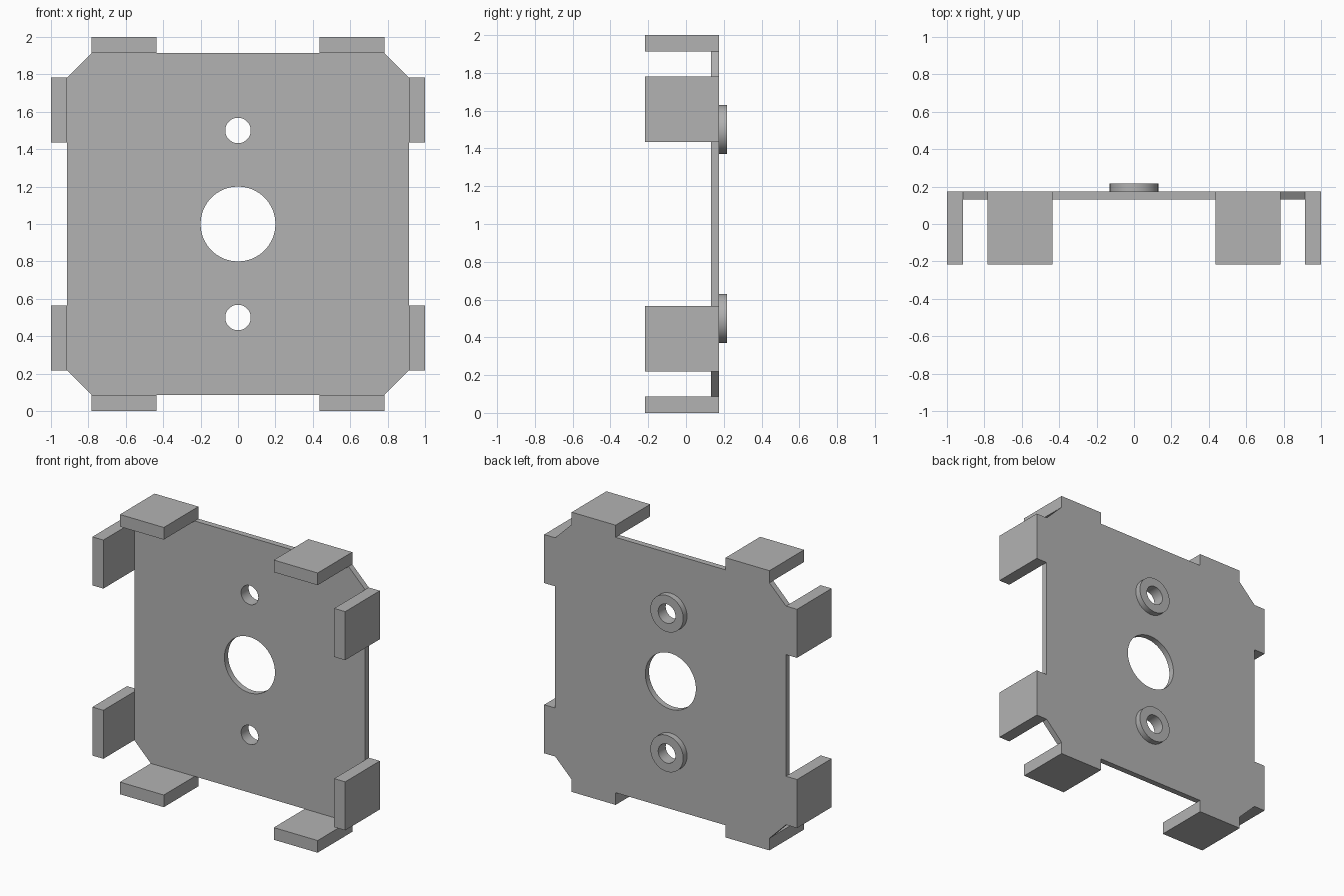
import bpy
import bmesh
from math import pi
from mathutils import Matrix

cube = bpy.data.objects.get("Cube")
if cube:
    bpy.data.objects.remove(cube, do_unlink=True)

EDGE = 0.913                    # half width of the flat plate
CORNER = 0.782                  # where the corner chamfer starts
TAB_IN = 0.435                  # inner end of each tab
FRONT, INNER, BACK, REAR = -0.217, 0.132, 0.174, 0.217
HOLES = {"upper": 1.5, "lower": 0.5}

steel = bpy.data.materials.new("grey metal")
steel.use_nodes = True
grey = (0.45, 0.45, 0.45, 1)
steel.diffuse_color = grey
steel.node_tree.nodes["Principled BSDF"].inputs["Base Color"].default_value = grey


def add_object(name, bm):
    bmesh.ops.recalc_face_normals(bm, faces=bm.faces)
    mesh = bpy.data.meshes.new(name)
    bm.to_mesh(mesh)
    bm.free()
    mesh.materials.append(steel)
    obj = bpy.data.objects.new(name, mesh)
    bpy.context.collection.objects.link(obj)
    return obj


def box(name, x0, x1, y0, y1, z0, z1):
    bm = bmesh.new()
    size = Matrix.Diagonal((x1 - x0, y1 - y0, z1 - z0, 1))
    centre = Matrix.Translation(((x0 + x1) / 2, (y0 + y1) / 2, (z0 + z1) / 2))
    bmesh.ops.create_cube(bm, size=1, matrix=centre @ size)
    return add_object(name, bm)


def disc(name, radius, y0, y1, z):
    bm = bmesh.new()
    place = Matrix.Translation((0, (y0 + y1) / 2, z)) @ Matrix.Rotation(pi / 2, 4, "X")
    bmesh.ops.create_cone(bm, cap_ends=True, segments=64, radius1=radius,
                          radius2=radius, depth=y1 - y0, matrix=place)
    return add_object(name, bm)


def drill(obj, radius, z):
    cutter = disc("hole_cutter", radius, -1, 1, z)
    cutter.hide_render = True
    mod = obj.modifiers.new("hole", "BOOLEAN")
    mod.operation, mod.solver, mod.object = "DIFFERENCE", "EXACT", cutter
    bpy.context.view_layer.objects.active = obj
    bpy.ops.object.modifier_apply(modifier=mod.name)
    bpy.data.objects.remove(cutter, do_unlink=True)


def smooth(obj):
    bpy.ops.object.select_all(action="DESELECT")
    obj.select_set(True)
    bpy.context.view_layer.objects.active = obj
    bpy.ops.object.shade_smooth_by_angle(angle=pi / 6)


# Flat plate with chamfered corners
outline = []
for sx, sz in ((1, 1), (-1, 1), (-1, -1), (1, -1)):
    pair = [(sx * EDGE, 1 + sz * CORNER), (sx * CORNER, 1 + sz * EDGE)]
    outline += pair if sx == sz else pair[::-1]
bm = bmesh.new()
face = bm.faces.new([bm.verts.new((x, INNER, z)) for x, z in outline])
solid = bmesh.ops.extrude_face_region(bm, geom=[face], use_keep_orig=True)
moved = [v for v in solid["geom"] if isinstance(v, bmesh.types.BMVert)]
bmesh.ops.translate(bm, verts=moved, vec=(0, BACK - INNER, 0))
plate = add_object("back_plate", bm)

# Centre opening and screw holes
drill(plate, 0.2, 1)
for z in HOLES.values():
    drill(plate, 0.068, z)
smooth(plate)

# Raised rings behind the screw holes
for name, z in HOLES.items():
    ring = disc(name + "_boss", 0.13, BACK, REAR, z)
    drill(ring, 0.068, z)
    smooth(ring)

# Two forward tabs along every edge
for a, side in ((1, "left"), (-1, "right")):
    for b, level in ((1, "upper"), (-1, "lower")):
        along_x = sorted((a * TAB_IN, a * CORNER))
        along_z = sorted((1 + b * TAB_IN, 1 + b * CORNER))
        out_x = sorted((a * EDGE, a))
        out_z = sorted((1 + b * EDGE, 1 + b))
        box(f"{level}_edge_tab_{side}", *along_x, FRONT, BACK, *out_z)
        box(f"{side}_edge_tab_{level}", *out_x, FRONT, BACK, *along_z)
